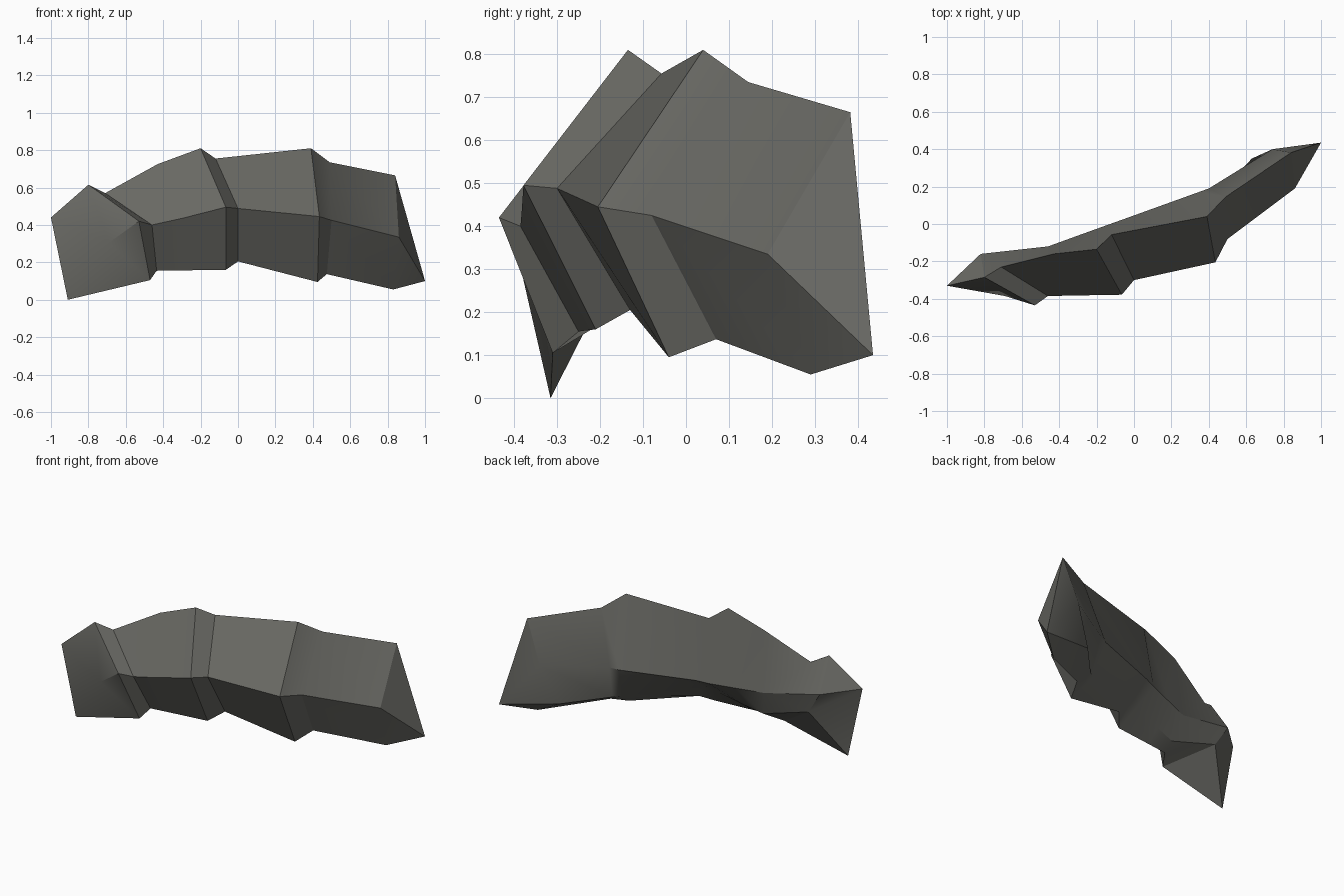
import bpy, bmesh, math

if "Cube" in bpy.data.objects:
    bpy.data.objects.remove(bpy.data.objects["Cube"])

# Cross-sections from left to right:
# top rim, front ridge, bottom rim, underside, middle of back
SECTIONS = [
    [(-.80, -.285, .615), (-.53, -.435, .42), (-.47, -.31, .105),
     (-.735, -.17, .285), (-.82, -.16, .42)],
    [(-.71, -.23, .57), (-.46, -.385, .40), (-.435, -.25, .155),
     (-.42, -.17, .19), (-.46, -.12, .35)],
    [(-.43, -.16, .725), (-.30, -.382, .435), (-.30, -.235, .157),
     (-.30, -.15, .22), (-.30, -.062, .36)],
    [(-.20, -.135, .81), (-.065, -.378, .495), (-.065, -.21, .16),
     (-.12, -.11, .28), (-.15, -.008, .37)],
    [(-.12, -.057, .755), (.0, -.30, .488), (.0, -.13, .205),
     (-.06, -.085, .30), (-.08, .017, .38)],
    [(.39, .04, .81), (.435, -.205, .445), (.425, -.04, .095),
     (.38, .10, .19), (.35, .172, .39)],
    [(.49, .145, .735), (.50, -.08, .425), (.475, .07, .137),
     (.425, .13, .183), (.40, .19, .40)],
    [(.84, .382, .665), (.86, .19, .335), (.83, .29, .055),
     (.63, .35, .17), (.74, .40, .40)],
]

bm = bmesh.new()
rings = [[bm.verts.new(p) for p in ring] for ring in SECTIONS]


def face(*verts):
    bm.faces.new(verts)


# Stepped rock segments
for a, b in zip(rings, rings[1:]):
    for j in range(5):
        k = (j + 1) % 5
        face(a[j], b[j], b[k], a[k])

# Left end: broad wedge with a chipped lower front
top, ridge, low, under, back = rings[0]
side, foot, chip = [bm.verts.new(p) for p in
                    [(-1, -.33, .44), (-.91, -.315, 0), (-.69, -.385, .305)]]
face(top, side, chip)
face(side, foot, chip)
face(top, chip, ridge)
face(chip, low, ridge)
face(chip, foot, low)
face(top, back, side)
face(side, back, under)
face(side, under, foot)
face(foot, under, low)

# Right end: faces drawn together to a low point
tip = bm.verts.new((1, .435, .10))
last = rings[-1]
for j in range(5):
    face(last[j], last[(j + 1) % 5], tip)

bmesh.ops.recalc_face_normals(bm, faces=bm.faces)
mesh = bpy.data.meshes.new("rock_ledge")
bm.to_mesh(mesh)
bm.free()

# Single stone colour
stone = bpy.data.materials.new("dark_grey_stone")
stone.diffuse_color = (.14, .14, .126, 1)
stone.use_nodes = True
stone.node_tree.nodes["Principled BSDF"].inputs["Base Color"].default_value = stone.diffuse_color
mesh.materials.append(stone)

rock = bpy.data.objects.new("rock_ledge", mesh)
bpy.context.collection.objects.link(rock)
bpy.context.view_layer.objects.active = rock
rock.select_set(True)
bpy.ops.object.shade_smooth_by_angle(angle=math.radians(30))
